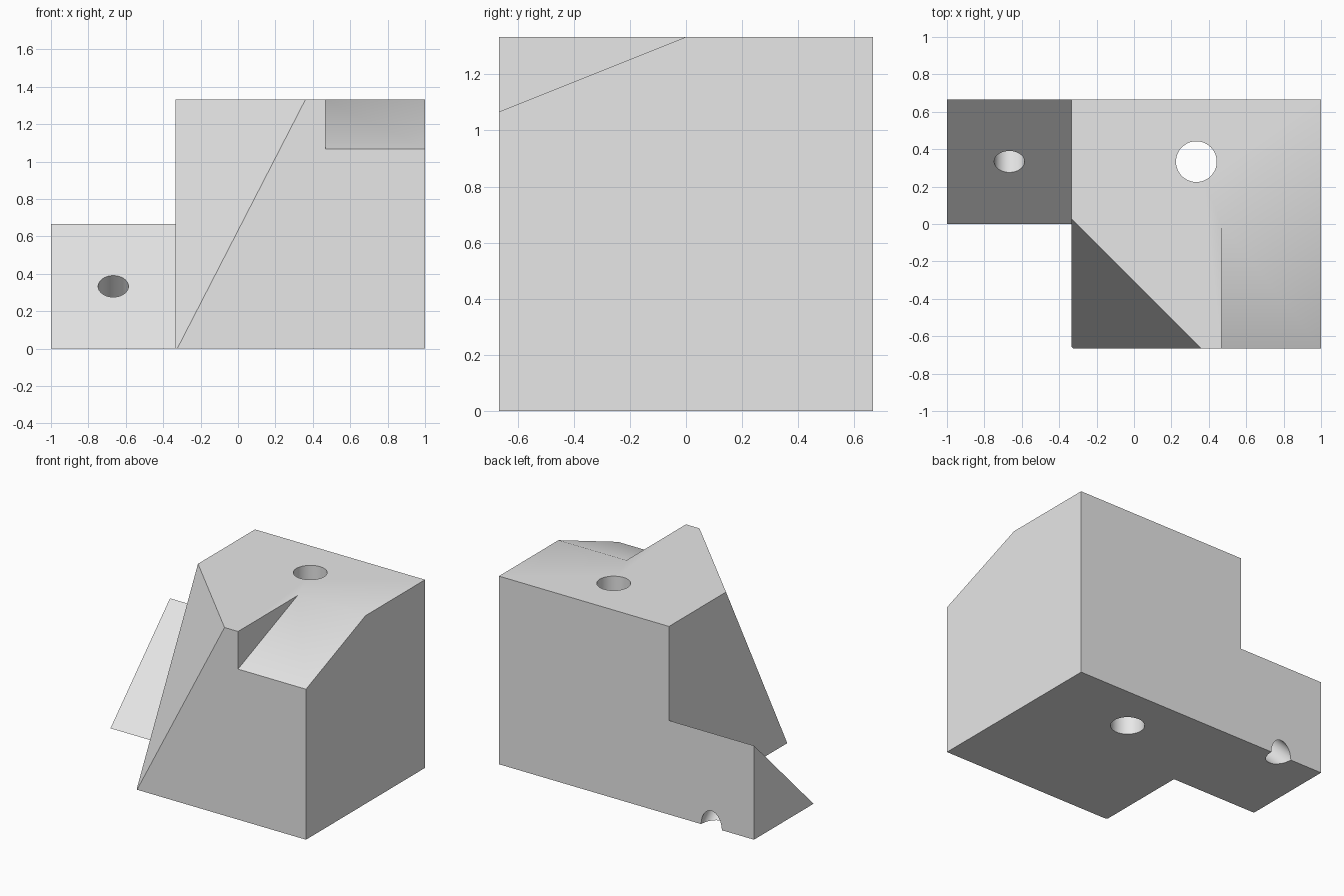
import bpy
import bmesh
from math import radians, tan, sqrt
from mathutils import Matrix, Vector

if "Cube" in bpy.data.objects:
    bpy.data.objects.remove(bpy.data.objects["Cube"])

U = 2 / 3  # module: the body is two modules wide, deep and high

grey = bpy.data.materials.new("plain grey")
grey.use_nodes = True
grey.diffuse_color = (0.8, 0.8, 0.8, 1)
grey.node_tree.nodes["Principled BSDF"].inputs["Base Color"].default_value = (0.8, 0.8, 0.8, 1)


def make_object(name, bm):
    bmesh.ops.recalc_face_normals(bm, faces=bm.faces)
    mesh = bpy.data.meshes.new(name)
    bm.to_mesh(mesh)
    bm.free()
    mesh.materials.append(grey)
    obj = bpy.data.objects.new(name, mesh)
    bpy.context.collection.objects.link(obj)
    return obj


def prism(name, profile, x0, x1):
    """Extrude a (y, z) profile along x."""
    bm = bmesh.new()
    face = bm.faces.new([bm.verts.new((x0, y, z)) for y, z in profile])
    ext = bmesh.ops.extrude_face_region(bm, geom=[face])
    moved = [v for v in ext["geom"] if isinstance(v, bmesh.types.BMVert)]
    bmesh.ops.translate(bm, verts=moved, vec=(x1 - x0, 0, 0))
    return make_object(name, bm)


def drill(name, centre, radius, tilt):
    bm = bmesh.new()
    bmesh.ops.create_cone(bm, cap_ends=True, segments=64, radius1=radius, radius2=radius,
                          depth=4, matrix=Matrix.Translation(centre) @ Matrix.Rotation(tilt, 4, "X"))
    return make_object(name, bm)


def combine(target, tool, operation):
    mod = target.modifiers.new(tool.name, "BOOLEAN")
    mod.operation = operation
    mod.solver = "EXACT"
    mod.object = tool
    bpy.context.view_layer.objects.active = target
    bpy.ops.object.modifier_apply(modifier=mod.name)
    bpy.data.objects.remove(tool)


# Main block with its front corner sliced off by a leaning plane
block = prism("drilled_block", [(-U, 0), (U, 0), (U, 2 * U), (-U, 2 * U)], -U / 2, 1)
bm = bmesh.new()
bm.from_mesh(block.data)
lean = tan(radians(20)) * sqrt(2)
cut = bmesh.ops.bisect_plane(bm, geom=bm.verts[:] + bm.edges[:] + bm.faces[:],
                             plane_co=(-0.325, -U, 0),
                             plane_no=Vector((1, 1, -lean)), clear_inner=True)
rim = [e for e in cut["geom_cut"] if isinstance(e, bmesh.types.BMEdge)]
bmesh.ops.contextual_create(bm, geom=rim)
bmesh.ops.recalc_face_normals(bm, faces=bm.faces)
bm.to_mesh(block.data)
bm.free()

# Side wedge, sunk slightly into the block so the two merge cleanly
wedge = prism("side_wedge", [(0, 0), (U, 0), (U, U)], -1, -U / 2 + 0.1)
combine(block, wedge, "UNION")

# Sloping notch in the top front corner
notch = prism("ramp_notch", [(0, 2 * U), (-2 * U, 1.2 * U), (-2 * U, 3 * U), (0, 3 * U)],
              0.467, 1.5)
combine(block, notch, "DIFFERENCE")

# Round holes: straight down the block, and square to the wedge slope
combine(block, drill("block_hole", (U / 2, U / 2, U), 0.109, 0), "DIFFERENCE")
combine(block, drill("wedge_hole", (-U, U / 2, U / 2), 0.081, radians(45)), "DIFFERENCE")

# Smooth hole walls, crisp edges
bpy.ops.object.select_all(action="DESELECT")
block.select_set(True)
bpy.context.view_layer.objects.active = block
bpy.ops.object.shade_smooth_by_angle(angle=radians(30))
